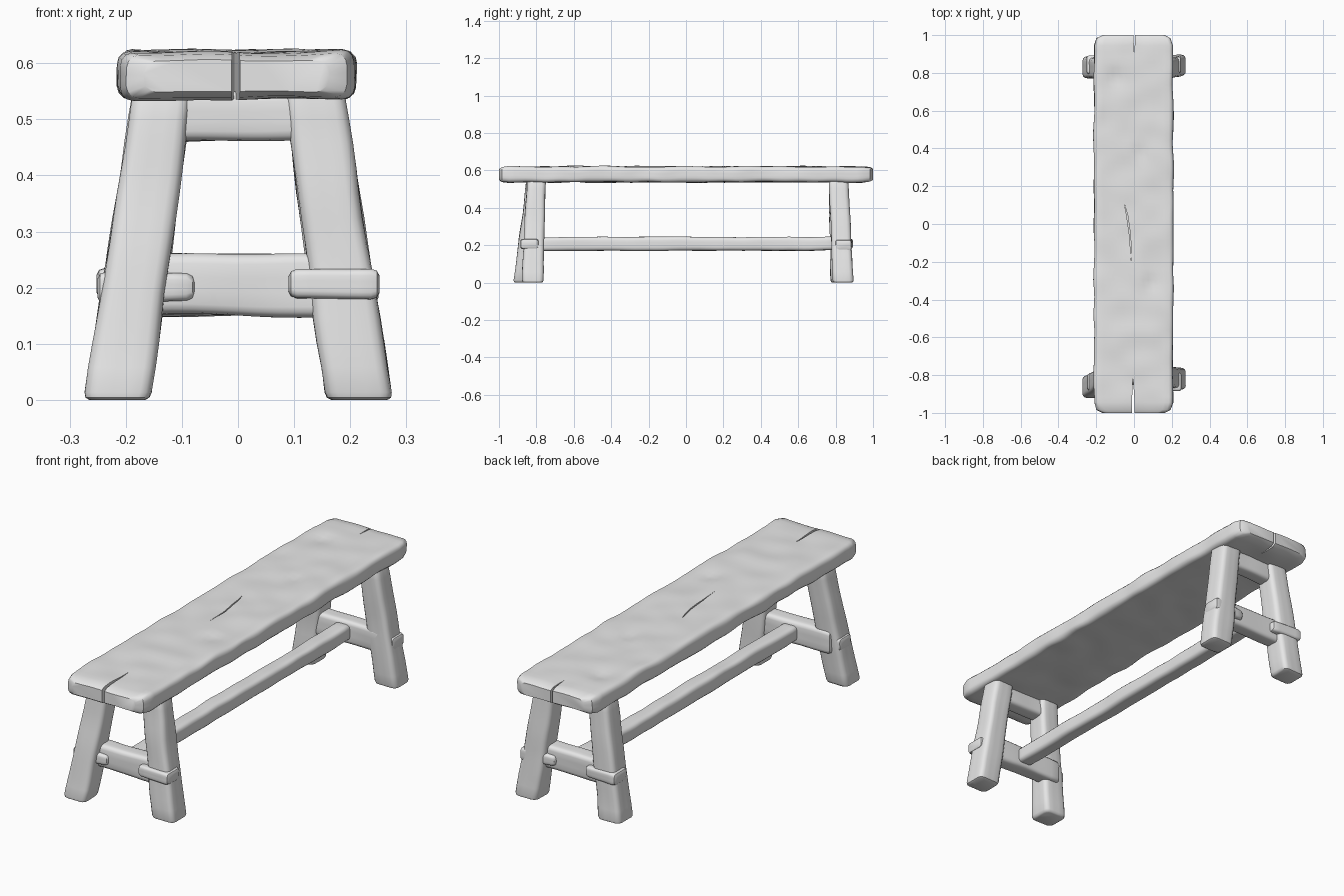
import bpy, bmesh, math
from mathutils import Vector, noise

if "Cube" in bpy.data.objects:
    bpy.data.objects.remove(bpy.data.objects["Cube"])

wood = bpy.data.materials.new("grey wood")
wood.use_nodes = True
GREY = (0.8, 0.8, 0.8, 1)
wood.diffuse_color = GREY
wood.node_tree.nodes["Principled BSDF"].inputs["Base Color"].default_value = GREY

X, Y, Z = Vector((1, 0, 0)), Vector((0, 1, 0)), Vector((0, 0, 1))
parts = []


def section(hu, hv, r, nu, nv):
    """Rounded rectangle with nu / nv divisions on its straight sides."""
    pts = []
    corners = [(1, -1), (1, 1), (-1, 1), (-1, -1)]
    for i, (su, sv) in enumerate(corners):
        cu, cv = su * (hu - r), sv * (hv - r)
        for k in range(4):
            a = math.radians(-90 + 90 * i + 30 * k)
            pts.append(Vector((cu + r * math.cos(a), cv + r * math.sin(a))))
        n = nv if i % 2 == 0 else nu
        nu2, nv2 = corners[(i + 1) % 4]
        a = math.radians(90 * i)
        start = pts[-1]
        end = Vector((nu2 * (hu - r) + r * math.cos(a), nv2 * (hv - r) + r * math.sin(a)))
        pts += [start.lerp(end, k / n) for k in range(1, n)]
    return pts


def timber(name, start, end, size0, size1, u, v, r=0.018, cap=(0.015, 0.012, 0.012),
           rings=10, nu=3, nv=3, rough=0.005, freq=7.0, tweak=None):
    """Hewn piece lofted from start to end, with eased ends and uneven faces."""
    start, end = Vector(start), Vector(end)
    length = (end - start).length
    c = cap[0] / length
    ts = [0, c * 0.3] + [c + (1 - 2 * c) * i / rings for i in range(rings + 1)] + [1 - c * 0.3, 1]
    bm = bmesh.new()
    loops = []
    for t in ts:
        d = min(t, 1 - t) / c
        ease = 1 - math.sqrt(max(0, 1 - (1 - min(d, 1)) ** 2))
        hu = (size0[0] + (size1[0] - size0[0]) * t) / 2 - cap[1] * ease
        hv = (size0[1] + (size1[1] - size0[1]) * t) / 2 - cap[2] * ease
        centre = start.lerp(end, t)
        loop = []
        for p in section(hu, hv, min(r, hu * 0.8, hv * 0.8), nu, nv):
            q = centre + u * p.x + v * p.y
            w = noise.noise_vector(q * freq + Vector((3.1, 1.7, 5.3)))
            q += (u * w.x + v * w.y) * rough
            if tweak:
                q = tweak(q)
            q.z = max(q.z, 0)
            loop.append(bm.verts.new(q))
        loops.append(loop)
    n = len(loops[0])
    for a, b in zip(loops, loops[1:]):
        for i in range(n):
            j = (i + 1) % n
            bm.faces.new((a[i], a[j], b[j], b[i]))
    bm.faces.new(loops[0])
    bm.faces.new(loops[-1])
    bmesh.ops.recalc_face_normals(bm, faces=bm.faces)
    mesh = bpy.data.meshes.new(name)
    bm.to_mesh(mesh)
    bm.free()
    mesh.materials.append(wood)
    ob = bpy.data.objects.new(name, mesh)
    bpy.context.collection.objects.link(ob)
    parts.append(ob)
    return ob


def crack(outline, z0, z1):
    """Prism cutter for a split in the plank."""
    bm = bmesh.new()
    face = bm.faces.new([bm.verts.new((x, y, z0)) for x, y in outline])
    new = bmesh.ops.extrude_face_region(bm, geom=[face])["geom"]
    bmesh.ops.translate(bm, vec=(0, 0, z1 - z0),
                        verts=[g for g in new if isinstance(g, bmesh.types.BMVert)])
    bmesh.ops.recalc_face_normals(bm, faces=bm.faces)
    mesh = bpy.data.meshes.new("crack_cutter")
    bm.to_mesh(mesh)
    bm.free()
    mesh.materials.append(wood)
    ob = bpy.data.objects.new("crack_cutter", mesh)
    bpy.context.collection.objects.link(ob)
    ob.hide_render = True
    return ob


# Seat plank, with knots dented into its top
def knots(q):
    if q.z > 0.6:
        for kx, ky in ((0.09, -0.31), (0.03, 0.38), (-0.1, 0.78)):
            d = math.hypot((q.x - kx) / 0.03, (q.y - ky) / 0.04)
            q.z -= 0.009 * math.exp(-d * d)
    return q


seat = timber("seat", (-0.002, -1, 0.579), (-0.002, 1, 0.579), (0.42, 0.084), (0.42, 0.084),
              X, Z, r=0.022, cap=(0.055, 0.045, 0.014), rings=64, nu=14, nv=3,
              rough=0.007, freq=8, tweak=knots)

# End splits run right through, the middle one is shallow
cutters = [
    crack([(-0.012, -1.05), (0.004, -1.05), (0.002, -0.93), (-0.006, -0.8), (-0.01, -0.93)], 0.5, 0.7),
    crack([(-0.007, 1.05), (0.008, 1.05), (0.005, 0.97), (0.002, 0.9), (-0.002, 0.97)], 0.5, 0.7),
    crack([(-0.052, 0.11), (-0.034, 0.05), (-0.018, -0.06), (-0.014, -0.2),
           (-0.024, -0.06), (-0.04, 0.05)], 0.604, 0.7),
]
for c in cutters:
    mod = seat.modifiers.new("split", "BOOLEAN")
    mod.operation, mod.solver, mod.object = "DIFFERENCE", "EXACT", c
dg = bpy.context.evaluated_depsgraph_get()
dg.update()
cut = bpy.data.meshes.new_from_object(seat.evaluated_get(dg))
seat.modifiers.clear()
seat.data = cut
for c in cutters:
    bpy.data.objects.remove(c)

# Splayed legs: foot and head centres
for name, foot, head in (
        ("front_left_leg", (0.216, -0.82), (0.133, -0.80)),
        ("front_right_leg", (-0.216, -0.865), (-0.132, -0.80)),
        ("back_left_leg", (0.216, 0.84), (0.133, 0.815)),
        ("back_right_leg", (-0.216, 0.832), (-0.132, 0.815))):
    timber(name, (*foot, 0), (*head, 0.56), (0.12, 0.115), (0.106, 0.1), X, Y,
           r=0.022, cap=(0.014, 0.01, 0.01), rings=12)

# Rails of each end frame; the back is the front turned half round
for label, s, y in (("front", 1, 0.812), ("back", -1, 0.818)):
    def at(x, dy, z):
        return (s * x, -s * (y + dy), z)

    timber(label + "_stretcher", at(-0.21, 0, 0.205), at(0.2, 0, 0.205),
           (0.08, 0.108), (0.08, 0.112), Y, Z)
    timber(label + "_top_rail", at(-0.14, -0.005, 0.507), at(0.14, -0.005, 0.507),
           (0.075, 0.09), (0.075, 0.09), Y, Z)
    # Lap of the stretcher over one leg, tenon through the other
    timber(label + "_lap", at(0.09, 0.025, 0.207), at(0.252, 0.025, 0.207),
           (0.085, 0.05), (0.1, 0.055), Y, Z, r=0.012, rings=6, rough=0.003)
    timber(label + "_tenon", at(-0.25, 0.025, 0.2), at(-0.077, 0.01, 0.2),
           (0.09, 0.06), (0.085, 0.048), Y, Z, r=0.012, rings=6, rough=0.003)

# Long beam joining the two end frames
timber("long_stretcher", (0, -0.8, 0.207), (0, 0.8, 0.207), (0.075, 0.074), (0.075, 0.074),
       X, Z, rings=40, rough=0.006)

# Smooth shading with the crisp edges kept
bpy.ops.object.select_all(action="DESELECT")
for ob in parts:
    ob.select_set(True)
bpy.context.view_layer.objects.active = seat
bpy.ops.object.shade_smooth_by_angle(angle=math.radians(40))
